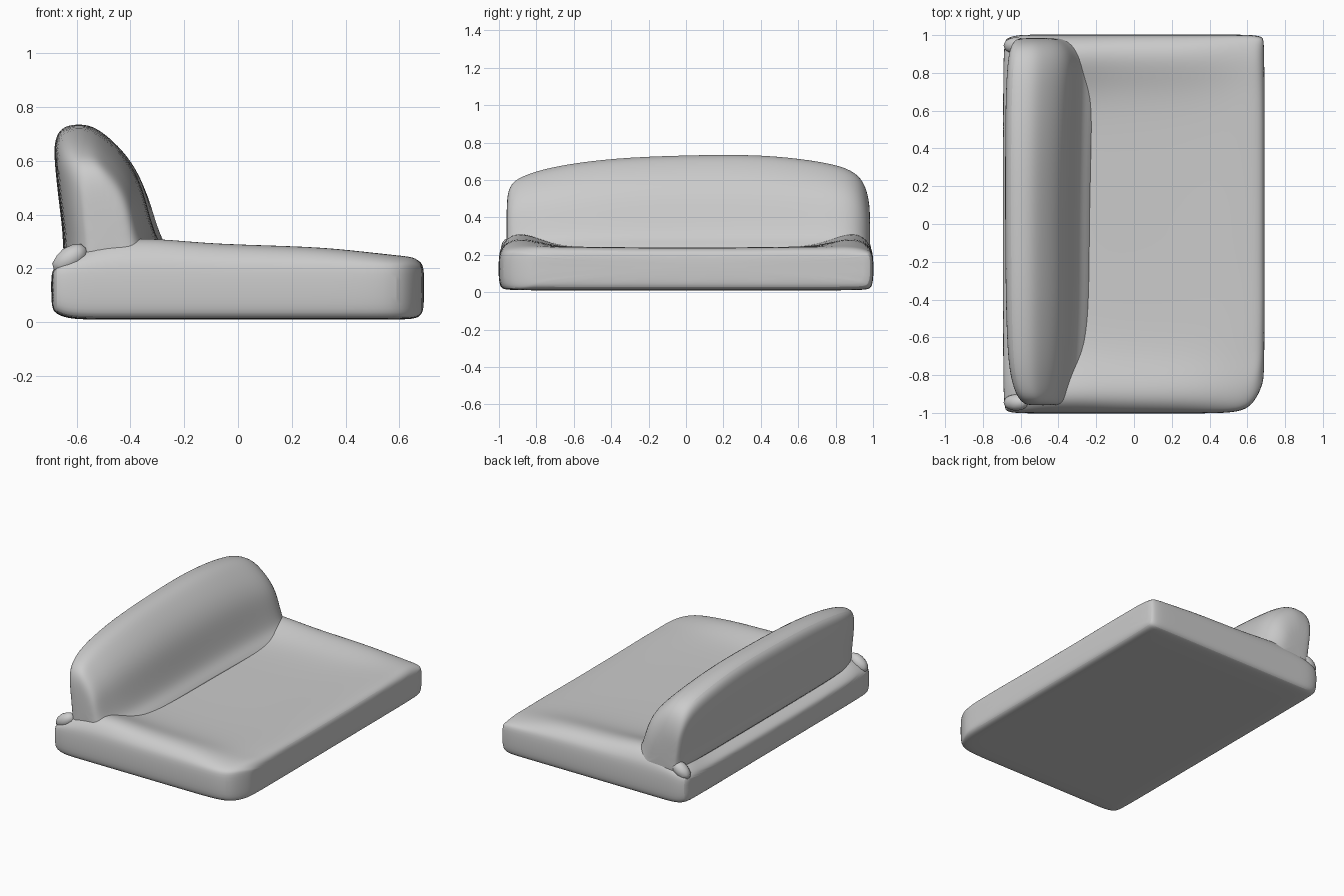
import bpy, bmesh, math
from mathutils import Matrix


def finish(name, bm, levels=2):
    bmesh.ops.recalc_face_normals(bm, faces=bm.faces)
    me = bpy.data.meshes.new(name)
    bm.to_mesh(me)
    bm.free()
    ob = bpy.data.objects.new(name, me)
    bpy.context.collection.objects.link(ob)
    if levels:
        mod = ob.modifiers.new("soft", 'SUBSURF')
        mod.levels = mod.render_levels = levels
    bpy.ops.object.select_all(action='DESELECT')
    ob.select_set(True)
    bpy.context.view_layer.objects.active = ob
    bpy.ops.object.shade_smooth_by_angle(angle=math.radians(45))
    return ob


def loft(name, rings):
    bm = bmesh.new()
    loops = [[bm.verts.new(p) for p in ring] for ring in rings]
    n = len(loops[0])
    for a, b in zip(loops, loops[1:]):
        for i in range(n):
            j = (i + 1) % n
            bm.faces.new((a[i], a[j], b[j], b[i]))
    bm.faces.new(loops[0])
    bm.faces.new(loops[-1])
    return finish(name, bm)


# Mattress-like base: sections along x, with raised side rolls and a dished seat
# x, half width at -y, half width at +y, bottom z, side-roll z, seat z
base_sections = [
    (-0.695, 0.96, 0.95, 0.06, 0.18, 0.18),
    (-0.68, 0.99, 0.98, 0.03, 0.215, 0.205),
    (-0.62, 1.0, 1.0, 0.01, 0.26, 0.225),
    (-0.50, 1.0, 1.0, 0.01, 0.315, 0.23),
    (-0.30, 1.0, 1.0, 0.01, 0.32, 0.235),
    (-0.10, 1.0, 1.0, 0.01, 0.295, 0.235),
    (0.28, 1.0, 1.0, 0.01, 0.288, 0.235),
    (0.48, 1.0, 1.0, 0.01, 0.265, 0.24),
    (0.60, 0.985, 1.0, 0.01, 0.25, 0.24),
    (0.655, 0.91, 0.995, 0.012, 0.245, 0.235),
    (0.683, 0.84, 0.985, 0.025, 0.22, 0.22),
    (0.692, 0.78, 0.96, 0.06, 0.19, 0.19),
]
rings = []
for x, wn, wp, zb, za, zs in base_sections:
    edge = min(0.20, za - 0.02)
    half = [(0.5, zb), (0.95, zb), (0.985, zb + 0.008), (1.003, zb + 0.04),
            (1.003, edge), (0.985, edge + 0.45 * (za - edge)),
            (0.94, za - 0.01), (0.86, za), (0.74, zs + 0.4 * (za - zs)),
            (0.6, zs + 0.004), (0.3, zs)]
    ring = [(x, wp * f, z) for f, z in half] + [(x, 0, zs)]
    ring += [(x, -wn * f, z) for f, z in reversed(half)] + [(x, 0, zb)]
    rings.append(ring)
loft("base", rings)

# Backrest: one profile stretched between rear x, front x and top z along y
profile = [(0.06, 0.0), (0.08, 0.18), (0.04, 0.45), (0.0, 0.75), (0.0, 0.9),
           (0.06, 0.99), (0.18, 1.01), (0.31, 1.0), (0.44, 0.92), (0.59, 0.79),
           (0.70, 0.63), (0.76, 0.45), (0.81, 0.29), (0.87, 0.16),
           (1.0, 0.075), (1.0, 0.0)]
# y, top z, rear x, front x
back_sections = [
    (-0.960, 0.47, -0.56, -0.38), (-0.950, 0.55, -0.585, -0.34),
    (-0.915, 0.60, -0.62, -0.31), (-0.83, 0.635, -0.65, -0.28),
    (-0.70, 0.672, -0.67, -0.25), (-0.40, 0.715, -0.68, -0.23),
    (0.0, 0.73, -0.683, -0.23), (0.40, 0.735, -0.683, -0.22),
    (0.70, 0.70, -0.68, -0.21), (0.86, 0.665, -0.67, -0.20),
    (0.94, 0.61, -0.655, -0.25), (0.975, 0.52, -0.63, -0.32),
    (0.985, 0.42, -0.60, -0.38),
]
loft("backrest", [[(xb + u * (xf - xb), y, 0.2 + v * (top - 0.2)) for u, v in profile]
                  for y, top, xb, xf in back_sections])

# Bunched fabric tufts at the rear corners
for side in (-1, 1):
    bm = bmesh.new()
    bmesh.ops.create_icosphere(bm, subdivisions=2, radius=1.0)
    bmesh.ops.transform(bm, verts=bm.verts, matrix=Matrix.Translation((-0.625, side * 0.945, 0.235))
                        @ Matrix.Rotation(math.radians(-35), 4, 'Y')
                        @ Matrix.Diagonal((0.075, 0.045, 0.045, 1)))
    finish("corner_tuft_left" if side < 0 else "corner_tuft_right", bm, 0)
